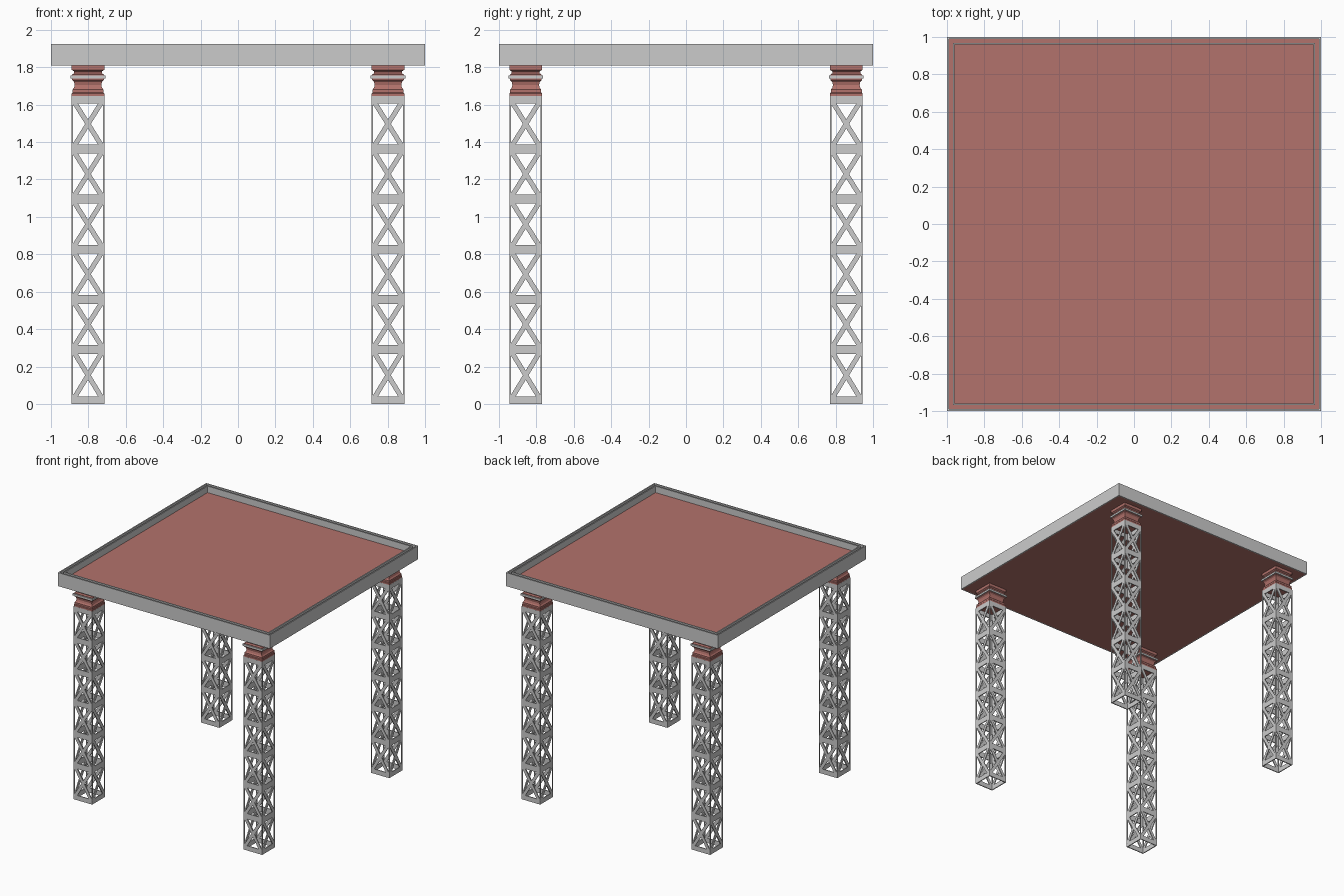
import bpy, bmesh
from math import atan2, hypot, pi
from mathutils import Matrix, Vector

if "Cube" in bpy.data.objects:
    bpy.data.objects.remove(bpy.data.objects["Cube"])

red = bpy.data.materials.new("dull_red")
red.diffuse_color = (0.45, 0.17, 0.15, 1)
red.use_nodes = True
red.node_tree.nodes["Principled BSDF"].inputs["Base Color"].default_value = red.diffuse_color


def finish(bm, name, mat=None):
    me = bpy.data.meshes.new(name)
    bm.to_mesh(me)
    bm.free()
    ob = bpy.data.objects.new(name, me)
    bpy.context.collection.objects.link(ob)
    if mat:
        me.materials.append(mat)
    return ob


def add_box(bm, centre, size, rot=Matrix()):
    m = Matrix.Translation(centre) @ rot @ Matrix.Diagonal((*size, 1))
    bmesh.ops.create_cube(bm, size=1, matrix=m)


def square_wall(name, outer, inner, z0, z1):
    bm = bmesh.new()
    rings = []
    for r, z in ((outer, z0), (outer, z1), (inner, z1), (inner, z0)):
        rings.append([bm.verts.new((r * sx, r * sy, z))
                      for sx, sy in ((-1, -1), (1, -1), (1, 1), (-1, 1))])
    for i in range(4):
        a, b = rings[i], rings[(i + 1) % 4]
        for k in range(4):
            n = (k + 1) % 4
            bm.faces.new((a[k], a[n], b[n], b[k]))
    bmesh.ops.recalc_face_normals(bm, faces=bm.faces)
    return finish(bm, name)


# Red roof slab with double thin rim
bm = bmesh.new()
add_box(bm, (0, 0, 1.84), (1.984, 1.984, 0.06))
finish(bm, "roof_panel", red)
square_wall("outer_rim", 1.0, 0.99, 1.81, 1.925)
square_wall("inner_rim", 0.969, 0.959, 1.865, 1.925)

HALF, THICK = 0.0875, 0.008
LEVELS = [(0.0, 0.04)] + [(0.267 + 0.268 * i, 0.315 + 0.268 * i) for i in range(5)] + [(1.607, 1.647)]


def lattice_leg(name, cx, cy):
    bm = bmesh.new()
    off = HALF - THICK / 2
    # One flat side of bands and crossed braces, turned to all four sides
    for q in range(4):
        start = len(bm.verts)
        for z0, z1 in LEVELS:
            add_box(bm, (0, -off, (z0 + z1) / 2), (2 * HALF - THICK, THICK, z1 - z0))
        for (_, lo), (hi, _) in zip(LEVELS, LEVELS[1:]):
            lo, hi = lo - 0.012, hi + 0.012
            w = 2 * HALF - 0.022
            for s in (-1, 1):
                add_box(bm, (0, -off, (lo + hi) / 2), (hypot(w, hi - lo), THICK, 0.026),
                        Matrix.Rotation(s * atan2(hi - lo, w), 4, 'Y'))
        # Slim corner post
        add_box(bm, (off, -off, 0.8235), (THICK, THICK, 1.645))
        bm.verts.ensure_lookup_table()
        bmesh.ops.rotate(bm, verts=bm.verts[start:], cent=(0, 0, 0),
                         matrix=Matrix.Rotation(q * pi / 2, 3, 'Z'))
    finish(bm, name).location = (cx, cy, 0)


# Half width and height of the square capital moulding
CAPITAL = [(0.087, 1.645), (0.087, 1.66), (0.083, 1.665), (0.083, 1.68), (0.075, 1.69),
           (0.071, 1.705), (0.075, 1.722), (0.085, 1.732), (0.085, 1.76),
           (0.075, 1.768), (0.075, 1.778), (0.087, 1.786), (0.087, 1.812)]


def capital(name, cx, cy):
    bm = bmesh.new()
    rings = [[bm.verts.new((r * sx, r * sy, z))
              for sx, sy in ((-1, -1), (1, -1), (1, 1), (-1, 1))] for r, z in CAPITAL]
    for a, b in zip(rings, rings[1:]):
        for k in range(4):
            n = (k + 1) % 4
            bm.faces.new((a[k], a[n], b[n], b[k]))
    bm.faces.new(rings[0][::-1])
    bm.faces.new(rings[-1])
    finish(bm, name, red).location = (cx, cy, 0)


# Four legs with capitals and grey collar bands
for yn, sy in (("front", -1), ("back", 1)):
    for xn, sx in (("left", -1), ("right", 1)):
        x, y = 0.802 * sx, 0.857 * sy
        lattice_leg(f"{yn}_{xn}_leg", x, y)
        capital(f"{yn}_{xn}_capital", x, y)
        bm = bmesh.new()
        add_box(bm, (0, 0, 0), (0.186, 0.186, 0.016))
        finish(bm, f"{yn}_{xn}_collar").location = (x, y, 1.747)
